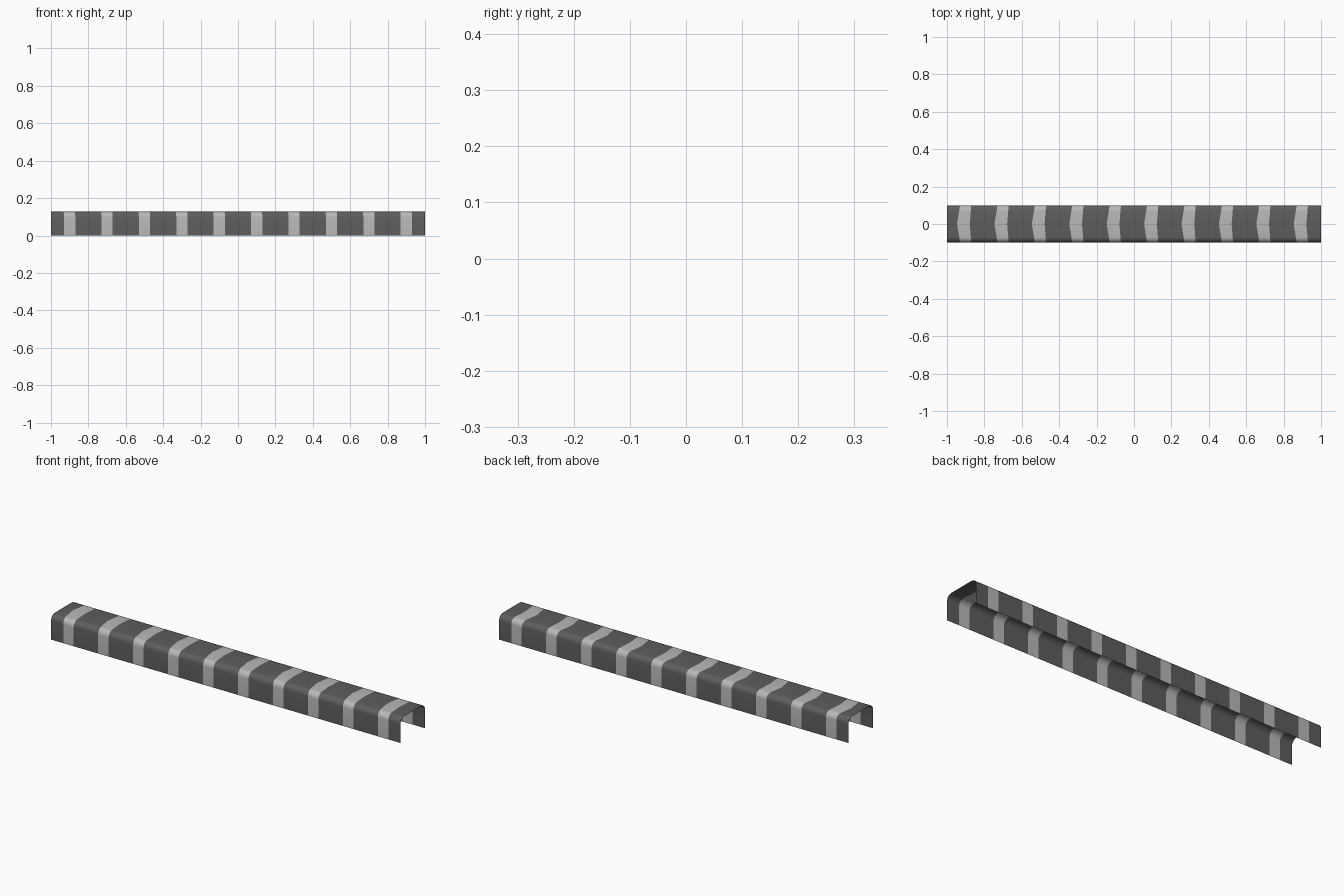
import bpy, bmesh, math

if "Cube" in bpy.data.objects:
    bpy.data.objects.remove(bpy.data.objects["Cube"])

LENGTH, HALF_W, HEIGHT, RADIUS = 2.0, 0.1, 0.127, 0.03
STRIPES, PITCH, HALF_STRIPE = 10, 0.2, 0.03
ARC = 6


def material(name, value):
    m = bpy.data.materials.new(name)
    m.diffuse_color = (value, value, value, 1)
    m.use_nodes = True
    m.node_tree.nodes["Principled BSDF"].inputs["Base Color"].default_value = m.diffuse_color
    return m


# Channel cross-section: front wall, rounded shoulder, flat top, mirrored to the back
half = [(-HALF_W, 0.0)]
for i in range(ARC + 1):
    a = math.radians(90 * i / ARC)
    half.append((-HALF_W + RADIUS - RADIUS * math.cos(a),
                 HEIGHT - RADIUS + RADIUS * math.sin(a)))
profile = half + [(0.0, HEIGHT)] + [(-y, z) for y, z in reversed(half)]

# Lengthwise columns: (x position, chevron shift at the centre line)
columns = [(-LENGTH / 2, 0.0)]
for i in range(STRIPES):
    c = -LENGTH / 2 + PITCH * (i + 0.5)
    columns += [(c - HALF_STRIPE, -0.016), (c + HALF_STRIPE, -0.008)]
columns.append((LENGTH / 2, 0.0))

# Open sheet with chevron bands as separate faces
bm = bmesh.new()
rows = [[bm.verts.new((x + shift * (1 - abs(y) / HALF_W), y, z)) for y, z in profile]
        for x, shift in columns]
for i in range(len(rows) - 1):
    for j in range(len(profile) - 1):
        f = bm.faces.new((rows[i][j], rows[i + 1][j], rows[i + 1][j + 1], rows[i][j + 1]))
        f.material_index = i % 2
        f.smooth = True

mesh = bpy.data.meshes.new("striped_channel_cover")
bm.to_mesh(mesh)
bm.free()
mesh.materials.append(material("dark_grey", 0.11))
mesh.materials.append(material("light_band", 0.48))
obj = bpy.data.objects.new("striped_channel_cover", mesh)
bpy.context.collection.objects.link(obj)
